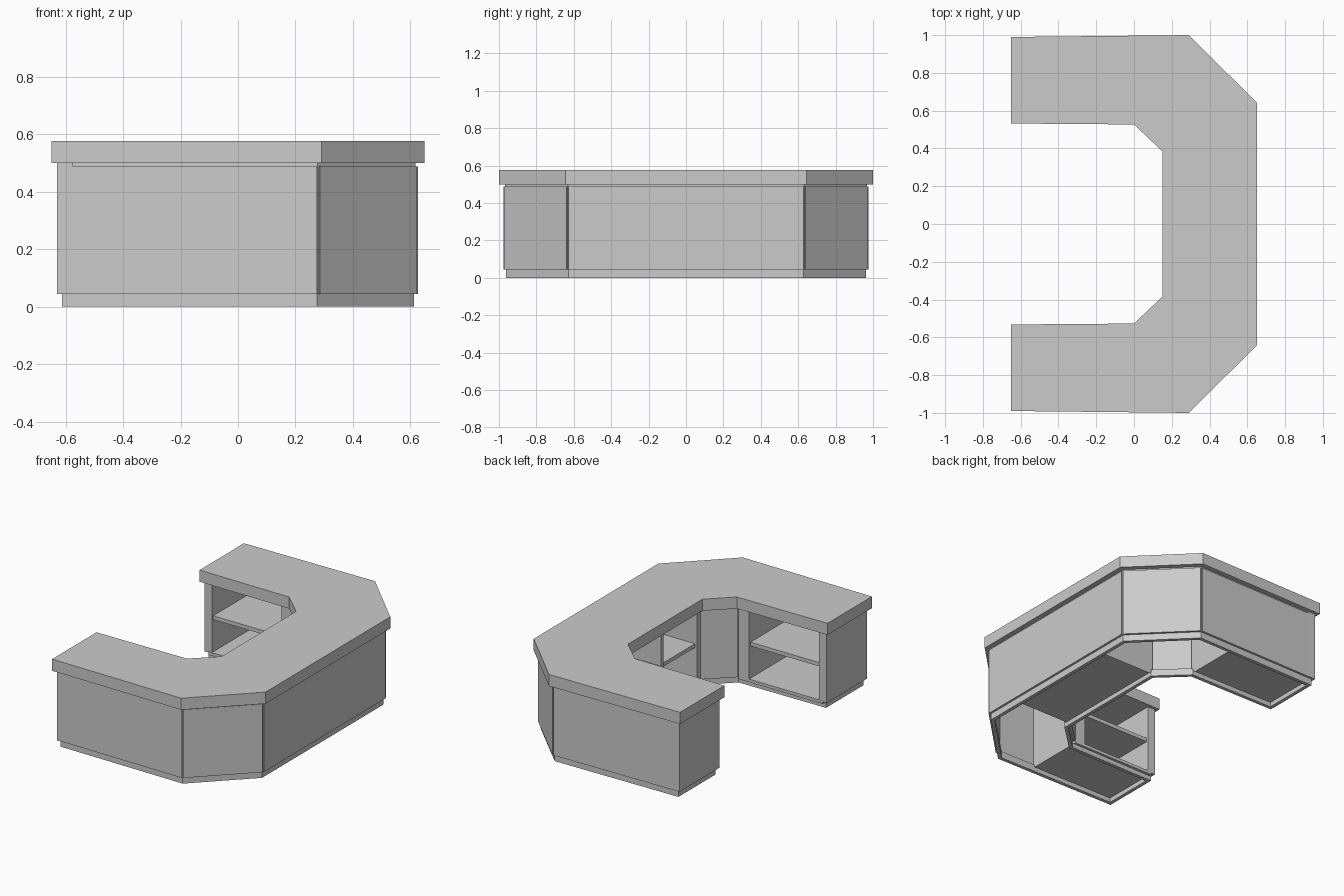
import bpy, bmesh
from mathutils import Vector

if "Cube" in bpy.data.objects:
    bpy.data.objects.remove(bpy.data.objects["Cube"])

COUNTER = [(-.65, -.99), (.29, -1), (.65, -.643), (.65, .643), (.29, 1), (-.65, .99),
           (-.65, .532), (0, .527), (.15, .385), (.15, -.385), (0, -.527), (-.65, -.532)]
N = len(COUNTER)


def inset(pts, d):
    """Mitred inward offset of a counter-clockwise loop."""
    out = []
    v = [Vector(p) for p in pts]
    for i, p in enumerate(v):
        a = (p - v[i - 1]).normalized()
        b = (v[(i + 1) % len(v)] - p).normalized()
        na, nb = Vector((-a.y, a.x)), Vector((-b.y, b.x))
        out.append(p + (na + nb) * d / (1 + na.dot(nb)))
    return out


def prism(name, pts, z0, z1):
    bm = bmesh.new()
    lo = [bm.verts.new((p[0], p[1], z0)) for p in pts]
    hi = [bm.verts.new((p[0], p[1], z1)) for p in pts]
    bm.faces.new(lo[::-1])
    bm.faces.new(hi)
    for i in range(len(pts)):
        j = (i + 1) % len(pts)
        bm.faces.new((lo[i], lo[j], hi[j], hi[i]))
    bmesh.ops.recalc_face_normals(bm, faces=bm.faces)
    me = bpy.data.meshes.new(name)
    bm.to_mesh(me)
    bm.free()
    ob = bpy.data.objects.new(name, me)
    bpy.context.collection.objects.link(ob)
    return ob


def box(name, x0, x1, y0, y1, z0, z1):
    return prism(name, [(x0, y0), (x1, y0), (x1, y1), (x0, y1)], z0, z1)


def wall(name, i, d0, d1, z0, z1, trim=0):
    """Wall along outline edge i, between two inset depths."""
    a, b = inset(COUNTER, d0), inset(COUNTER, d1)
    j = (i + 1) % N
    t = (a[j] - a[i]).normalized() * trim
    return prism(name, [a[i] + t, a[j] - t, b[j] - t, b[i] + t], z0, z1)


# Countertop slab
prism("countertop", COUNTER, .50, .576)

# Hollow plinth all the way round
for i in range(N):
    wall(f"plinth_{i}", i, .037, .06, 0, .045 if i in (0, 1, 2, 3, 4, 5, 7, 9, 11) else .03)

# Outer shell with slightly raised facing panels
for i in range(5):
    wall(f"outer_wall_{i}", i, .032, .05, .043, .50)
    wall(f"facing_panel_{i}", i, .023, .033, .043, .488, .006)

# Closed diagonal panels at the inner corners
for i in (7, 9):
    wall(f"inner_corner_panel_{i}", i, .02, .04, .043, .50)

# Arm cabinets: end panel, inner side, floor and shelf
for s, side in ((-1, "front"), (1, "back")):
    box(f"{side}_end_panel", -.63, -.575, s * .552, s * .968, .043, .50)
    box(f"{side}_inner_side", -.07, .005, s * .55, s * .95, .03, .50)
    box(f"{side}_cabinet_floor", -.6, -.03, s * .55, s * .95, .03, .05)
    box(f"{side}_shelf", -.6, -.03, s * .565, s * .95, .26, .285)

# Middle cabinet: sides, divider, floors and shelves
box("middle_divider", .172, .61, -.013, .013, .03, .50)
for s, side in ((-1, "front"), (1, "back")):
    box(f"middle_{side}_side", .172, .61, s * .36, s * .393, .03, .50)
    box(f"middle_{side}_floor", .172, .61, s * .013, s * .36, .03, .05)
    box(f"middle_{side}_shelf", .187, .61, s * .013, s * .36, .26, .285)
